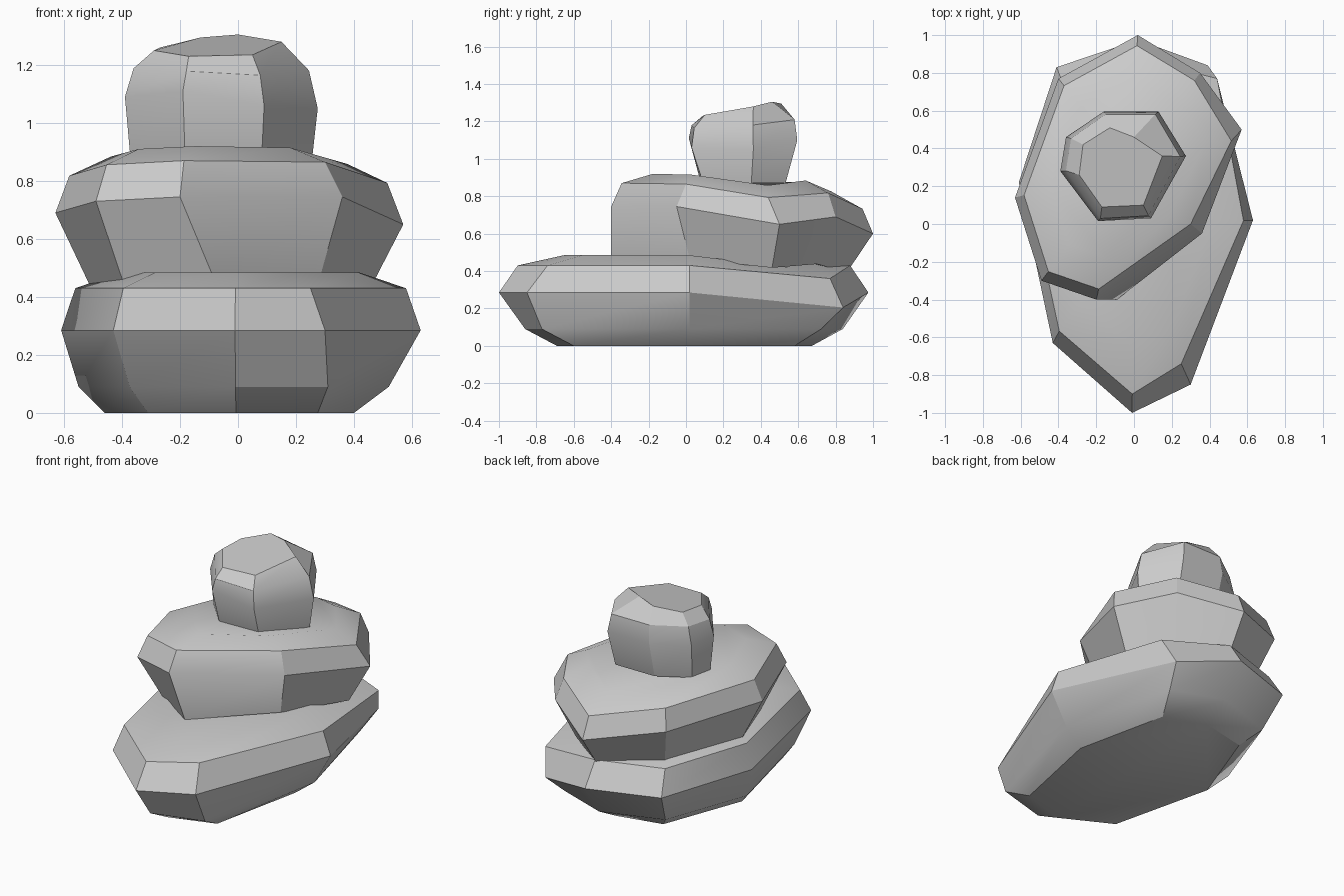
import bpy, bmesh, math


def stone(name, outline, centre, rings, overrides=None):
    """Stack scaled copies of the widest outline.
    outline: (x, y, height offset); rings: (x scale, y scale, z, offset weight, y slope).
    overrides: {(ring, column): point} for corners that break the pattern."""
    overrides = overrides or {}
    cx, cy = centre
    bm = bmesh.new()
    loops = []
    for r, (sx, sy, z, weight, slope) in enumerate(rings):
        loop = []
        for c, (x, y, dz) in enumerate(outline):
            px, py = cx + (x - cx) * sx, cy + (y - cy) * sy
            co = (px, py, z + dz * weight + slope * (py - cy))
            loop.append(bm.verts.new(overrides.get((r, c), co)))
        loops.append(loop)
    n = len(outline)
    for low, high in zip(loops, loops[1:]):
        for i in range(n):
            j = (i + 1) % n
            bm.faces.new((low[i], low[j], high[j], high[i]))
    bm.faces.new(loops[0][::-1])
    bm.faces.new(loops[-1])
    bmesh.ops.recalc_face_normals(bm, faces=bm.faces)
    mesh = bpy.data.meshes.new(name)
    bm.to_mesh(mesh)
    bm.free()
    obj = bpy.data.objects.new(name, mesh)
    bpy.context.collection.objects.link(obj)
    bpy.ops.object.select_all(action='DESELECT')
    obj.select_set(True)
    bpy.context.view_layer.objects.active = obj
    bpy.ops.object.shade_smooth_by_angle(angle=math.radians(30))
    return obj


# Wide bottom stone, flat on the ground, with one low corner at the back right
stone("bottom_stone",
      [(-0.01, -1.0, 0), (0.30, -0.85, 0), (0.63, 0.02, 0), (0.39, 0.84, -0.08),
       (0.02, 0.975, 0), (-0.41, 0.83, 0), (-0.61, 0.22, 0), (-0.43, -0.63, 0)],
      (0, 0),
      [(0.70, 0.69, 0.0, 0, 0), (0.87, 0.86, 0.09, 0, 0), (1, 1, 0.285, 1, 0),
       (0.92, 0.90, 0.43, 0.9, 0), (0.66, 0.65, 0.485, 0.8, 0)],
      {(0, 1): (0.275, -0.60, 0), (0, 2): (0.40, 0.0, 0), (0, 5): (-0.27, 0.61, 0),
       (0, 6): (-0.46, 0.10, 0), (0, 7): (-0.31, -0.53, 0),
       (1, 1): (0.31, -0.77, 0.09), (1, 2): (0.52, 0.02, 0.09), (1, 6): (-0.55, 0.18, 0.09),
       (3, 1): (0.25, -0.74, 0.43), (3, 3): (0.44, 0.77, 0.36)})

# Middle stone, sloping down to the back
stone("middle_stone",
      [(-0.49, -0.30, -0.015), (-0.20, -0.40, 0), (0.36, -0.05, 0), (0.57, 0.50, -0.095),
       (0.35, 0.80, -0.055), (0.02, 1.0, -0.145), (-0.40, 0.77, -0.07), (-0.63, 0.14, -0.055)],
      (-0.03, 0.30),
      [(0.80, 0.80, 0.465, 0.5, 0), (1, 1, 0.745, 1, 0),
       (0.92, 0.92, 0.87, 0.95, 0), (0.68, 0.68, 0.92, 0.65, 0)],
      {(0, 1): (-0.09, -0.40, 0.48), (2, 2): (0.30, 0.0, 0.865),
       (2, 3): (0.515, 0.44, 0.793), (3, 2): (0.18, 0.03, 0.915)})

# Small rounded top stone
stone("top_stone",
      [(0.09, 0.03, -0.03), (0.275, 0.36, -0.04), (0.13, 0.595, 0.01), (-0.16, 0.595, 0.01),
       (-0.36, 0.46, 0), (-0.39, 0.28, 0), (-0.19, 0.015, 0.02)],
      (-0.06, 0.31),
      [(0.94, 0.78, 0.87, 0, 0), (1, 1, 1.09, 1, 0), (0.91, 0.95, 1.19, 0.3, 0.06),
       (0.68, 0.70, 1.265, 0, 0.15)],
      {(3, 0): (0.05, 0.10, 1.235), (3, 1): (0.15, 0.36, 1.28), (3, 2): (0.0, 0.46, 1.305),
       (3, 4): (-0.27, 0.42, 1.26), (3, 5): (-0.29, 0.26, 1.25), (3, 6): (-0.17, 0.09, 1.23)})
